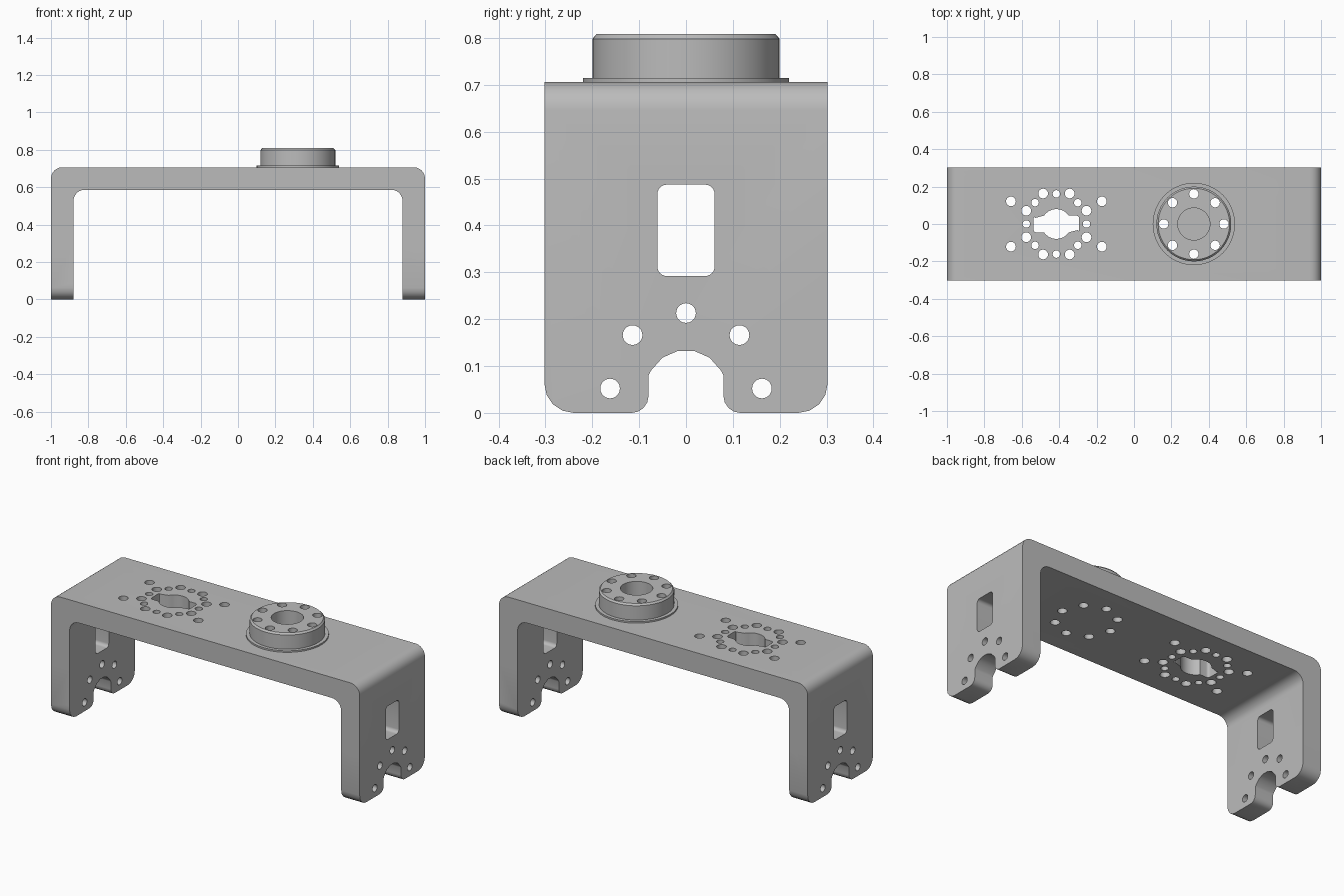
import bpy, bmesh
from math import sin, cos, pi, radians, asin
from mathutils import Vector

old = bpy.data.objects.get("Cube")
if old:
    bpy.data.objects.remove(old, do_unlink=True)

GREY = (0.5, 0.5, 0.5, 1)
metal = bpy.data.materials.new("grey_metal")
metal.use_nodes = True
metal.diffuse_color = GREY
metal.node_tree.nodes["Principled BSDF"].inputs["Base Color"].default_value = GREY

TOP, THICK, HALF_DEPTH = 0.706, 0.12, 0.302
HUB_X, SLOT_X = 0.32, -0.415


def make_object(name, bm):
    bmesh.ops.recalc_face_normals(bm, faces=bm.faces)
    mesh = bpy.data.meshes.new(name)
    bm.to_mesh(mesh)
    bm.free()
    mesh.materials.append(metal)
    obj = bpy.data.objects.new(name, mesh)
    bpy.context.collection.objects.link(obj)
    return obj


def prism(bm, outline, axis, start, end):
    """Extrude a closed 2D outline along one axis."""
    def place(u, v, w):
        return {"x": (w, u, v), "y": (u, w, v), "z": (u, v, w)}[axis]
    face = bm.faces.new([bm.verts.new(place(u, v, start)) for u, v in outline])
    moved = bmesh.ops.extrude_face_region(bm, geom=[face])["geom"]
    shift = Vector(place(0, 0, end - start))
    bmesh.ops.translate(bm, vec=shift, verts=[g for g in moved if isinstance(g, bmesh.types.BMVert)])


def rounded(points, segments=6):
    """Fillet the corners of an outline given as (u, v, radius), right angles only."""
    out = []
    for i, (u, v, r) in enumerate(points):
        p = Vector((u, v))
        if r == 0:
            out.append((u, v))
            continue
        a = (Vector(points[i - 1][:2]) - p).normalized()
        b = (Vector(points[(i + 1) % len(points)][:2]) - p).normalized()
        for k in range(segments + 1):
            t = k / segments * pi / 2
            out.append(tuple(p + r * (a * (1 - sin(t)) + b * (1 - cos(t)))))
    return out


def circle(u, v, r, n=24):
    return [(u + r * cos(2 * pi * i / n), v + r * sin(2 * pi * i / n)) for i in range(n)]


def arc(r, start, end, n=8):
    return [(r * cos(start + (end - start) * i / n), r * sin(start + (end - start) * i / n))
            for i in range(n + 1)]


def boolean(obj, cutter, operation):
    mod = obj.modifiers.new("cut", "BOOLEAN")
    mod.operation, mod.object, mod.solver = operation, cutter, "EXACT"
    bpy.ops.object.select_all(action="DESELECT")
    bpy.context.view_layer.objects.active = obj
    obj.select_set(True)
    bpy.ops.object.modifier_apply(modifier=mod.name)
    bpy.data.objects.remove(cutter, do_unlink=True)


def smooth(obj):
    bpy.ops.object.select_all(action="DESELECT")
    bpy.context.view_layer.objects.active = obj
    obj.select_set(True)
    bpy.ops.object.shade_smooth_by_angle(angle=radians(35))


# Bracket: bent strip seen from the front
inner = 1 - THICK
bm = bmesh.new()
prism(bm, rounded([(-1, 0, 0), (-1, TOP, 0.06), (1, TOP, 0.06), (1, 0, 0),
                   (inner, 0, 0), (inner, TOP - THICK, 0.06),
                   (-inner, TOP - THICK, 0.06), (-inner, 0, 0)]),
      "y", -HALF_DEPTH, HALF_DEPTH)
bracket = make_object("bracket", bm)

# Leg outline from the side: rounded feet with an arched notch between them
half = rounded([(0.08, 0, 0.038), (HALF_DEPTH, 0, 0.06), (HALF_DEPTH + 0.05, 0, 0)], 4)[:5]
foot = rounded([(0.4, 0.8, 0), (0.4, 0.3, 0), (HALF_DEPTH, 0.3, 0), (HALF_DEPTH, 0, 0.062),
                (0.08, 0, 0.036), (0.08, 0.08, 0)], 4)
arch = [(0.075, 0.09), (0.05, 0.118), (0.018, 0.132)]
side = foot + arch
bm = bmesh.new()
prism(bm, side + [(-u, v) for u, v in reversed(side)], "x", -1.1, 1.1)
boolean(bracket, make_object("leg_outline", bm), "INTERSECT")

# Openings through both legs
bm = bmesh.new()
prism(bm, rounded([(-0.061, 0.292, 0.02), (0.061, 0.292, 0.02),
                   (0.061, 0.487, 0.02), (-0.061, 0.487, 0.02)]), "x", -1.1, 1.1)
for y, z in [(0, 0.213), (0.114, 0.166), (-0.114, 0.166), (0.162, 0.052), (-0.162, 0.052)]:
    prism(bm, circle(y, z, 0.021), "x", -1.1, 1.1)

# Central slot: wide key shape with a round middle
ang = asin(0.045 / 0.08)
slot = rounded([(0.122, -0.045, 0.015), (0.122, 0.045, 0.015), (0.07, 0.045, 0)], 4)[:10]
slot += arc(0.08, ang, pi - ang)
slot += [(-u, -v) for u, v in slot]
prism(bm, [(SLOT_X + u, v) for u, v in slot], "z", 0.54, 0.76)

# Hole pattern round the slot: offset and radius, mirrored both ways
for dx, dy, r in [(0.243, 0.121, 0.026), (0.071, 0.163, 0.026), (0.161, 0.071, 0.026),
                  (0.114, 0.114, 0.02), (0.161, 0, 0.02), (0, 0.161, 0.02)]:
    for x, y in {(sx * dx, sy * dy) for sx in (-1, 1) for sy in (-1, 1)}:
        prism(bm, circle(SLOT_X + x, y, r), "z", 0.54, 0.76)


def hub_holes(bm):
    for i in range(8):
        a = i * pi / 4
        prism(bm, circle(HUB_X + 0.161 * cos(a), 0.161 * sin(a), 0.025), "z", 0.54, 0.9)


hub_holes(bm)
boolean(bracket, make_object("bracket_cutter", bm), "DIFFERENCE")
smooth(bracket)

# Hub: turned ring with a thin flange and a blind bore
bm = bmesh.new()
profile = [(0, 0.695), (0.22, 0.695), (0.22, 0.715), (0.2, 0.715), (0.2, 0.798),
           (0.191, 0.808), (0.086, 0.808), (0.086, 0.712), (0, 0.712)]
verts = [bm.verts.new((HUB_X + r, 0, z)) for r, z in profile]
edges = [bm.edges.new(pair) for pair in zip(verts, verts[1:])]
bmesh.ops.spin(bm, geom=verts + edges, cent=(HUB_X, 0, 0), axis=(0, 0, 1),
               angle=2 * pi, steps=48, use_duplicate=False)
bmesh.ops.remove_doubles(bm, verts=bm.verts, dist=0.0005)
hub = make_object("hub", bm)
bm = bmesh.new()
hub_holes(bm)
boolean(hub, make_object("hub_cutter", bm), "DIFFERENCE")
smooth(hub)
